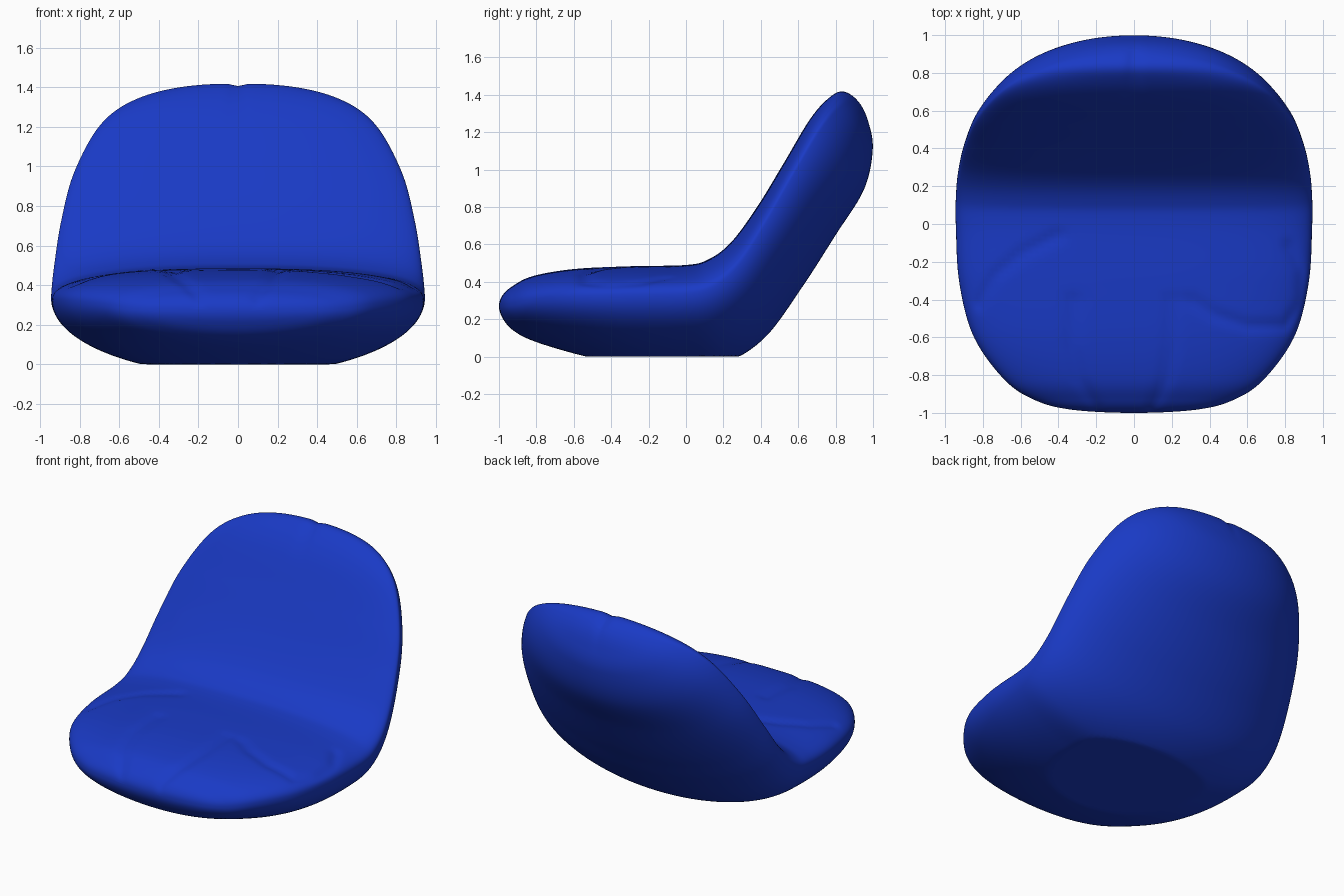
import bpy, bmesh, math
from mathutils import Vector

if "Cube" in bpy.data.objects:
    bpy.data.objects.remove(bpy.data.objects["Cube"])

# Stations along the bag: top (y, z), underside (y, z), half width, height share of the widest line
STATIONS = [
    (-1.00, .27, -1.00, .27, .00, .50),
    (-.983, .325, -.983, .21, .33, .52),
    (-.93, .375, -.93, .145, .53, .57),
    (-.82, .430, -.82, .085, .69, .62),
    (-.60, .468, -.58, .012, .85, .66),
    (-.30, .483, -.33, -.040, .925, .69),
    (.00, .490, -.05, -.055, .943, .70),
    (.12, .520, .20, -.036, .943, .72),
    (.24, .610, .42, .100, .93, .76),
    (.38, .800, .62, .370, .895, .80),
    (.52, 1.03, .80, .650, .83, .82),
    (.66, 1.265, .95, .890, .70, .82),
    (.76, 1.380, .998, 1.10, .53, .78),
    (.84, 1.418, .977, 1.25, .31, .65),
    (.925, 1.362, .925, 1.362, .00, .50),
]

# Soft creases in the seat cover, seen from above
CREASES = [
    [(-.82, -.42), (-.74, -.28), (-.6, -.16), (-.4, -.06)],
    [(.3, -.4), (.42, -.48), (.6, -.54), (.8, -.54), (.89, -.42), (.89, -.24), (.82, -.12)],
    [(-.32, -.4), (-.33, -.65), (-.29, -.82), (-.2, -.97)],
    [(.2, -.4), (.2, -.65), (.17, -.82), (.1, -.97)],
]
ROWS, RING = 170, 160


def station(y1, z1, y2, z2, w, f):
    up, low = Vector((0, y1, z1)), Vector((0, y2, z2))
    return [up, low, low.lerp(up, f), w]


def mirrored(s):
    # ghost station beyond a rounded tip
    return [s[1], s[0], s[2], -s[3]]


def spline(a, b, c, d, t):
    return (b * 2 + (c - a) * t + (a * 2 - b * 5 + c * 4 - d) * t * t
            + (b * 3 - a - c * 3 + d) * t ** 3) * .5


def power(v, n):
    return math.copysign(abs(v) ** (2 / n), v) if abs(v) > 1e-9 else 0.0


def crease_depth(p):
    depth = 0
    for line in CREASES:
        best = 9
        for a, b in zip(line, line[1:]):
            a, b = Vector(a), Vector(b)
            t = max(0, min(1, (p - a).dot(b - a) / (b - a).length_squared))
            best = min(best, (p - a.lerp(b, t)).length)
        depth = max(depth, .011 * math.exp(-(best / .033) ** 2))
    return depth


def seam_depth(p):
    # slight gather at the middle of the top edge
    return .012 * math.exp(-(p.x / .035) ** 2) * max(0, min(1, (p.z - 1.2) * 5))


def section_point(s, angle):
    up, low, mid, w = s
    n = 2.5 if math.sin(angle) > 0 else 2.0
    side, rise = power(math.cos(angle), n), power(math.sin(angle), n)
    p = mid + ((up - mid) * rise if rise > 0 else (mid - low) * rise)
    p.x = w * side
    if rise > .2 and p.y < .1:
        p.z -= crease_depth(p.xy) * min(1, (rise - .2) * 3)
    p.z = max(p.z - seam_depth(p), 0)
    return p


# Loft the padded body
base = [station(*s) for s in STATIONS]
keys = [mirrored(base[1])] + base + [mirrored(base[-2])]
bm = bmesh.new()
rings = []
for i in range(1, ROWS):
    u = i / ROWS * (len(base) - 1)
    k = min(int(u), len(base) - 2)
    s = [spline(*(keys[k + j][c] for j in range(4)), u - k) for c in range(4)]
    rings.append([bm.verts.new(section_point(s, 2 * math.pi * j / RING)) for j in range(RING)])
for a, b in zip(rings, rings[1:]):
    for j in range(RING):
        m = (j + 1) % RING
        bm.faces.new((a[j], a[m], b[m], b[j]))

# Close both tips
for ring, tip in ((rings[0], base[0][2]), (rings[-1], base[-1][2])):
    pole = bm.verts.new(tip - Vector((0, 0, seam_depth(tip))))
    for j in range(RING):
        bm.faces.new((ring[j], ring[(j + 1) % RING], pole))
bmesh.ops.recalc_face_normals(bm, faces=bm.faces)
mesh = bpy.data.meshes.new("beanbag_seat")
bm.to_mesh(mesh)
bm.free()

seat = bpy.data.objects.new("beanbag_seat", mesh)
bpy.context.collection.objects.link(seat)
fabric = bpy.data.materials.new("blue_fabric")
fabric.diffuse_color = (.010, .042, .56, 1)
fabric.use_nodes = True
fabric.node_tree.nodes["Principled BSDF"].inputs["Base Color"].default_value = fabric.diffuse_color
mesh.materials.append(fabric)
bpy.context.view_layer.objects.active = seat
seat.select_set(True)
bpy.ops.object.shade_smooth_by_angle(angle=math.radians(50))
